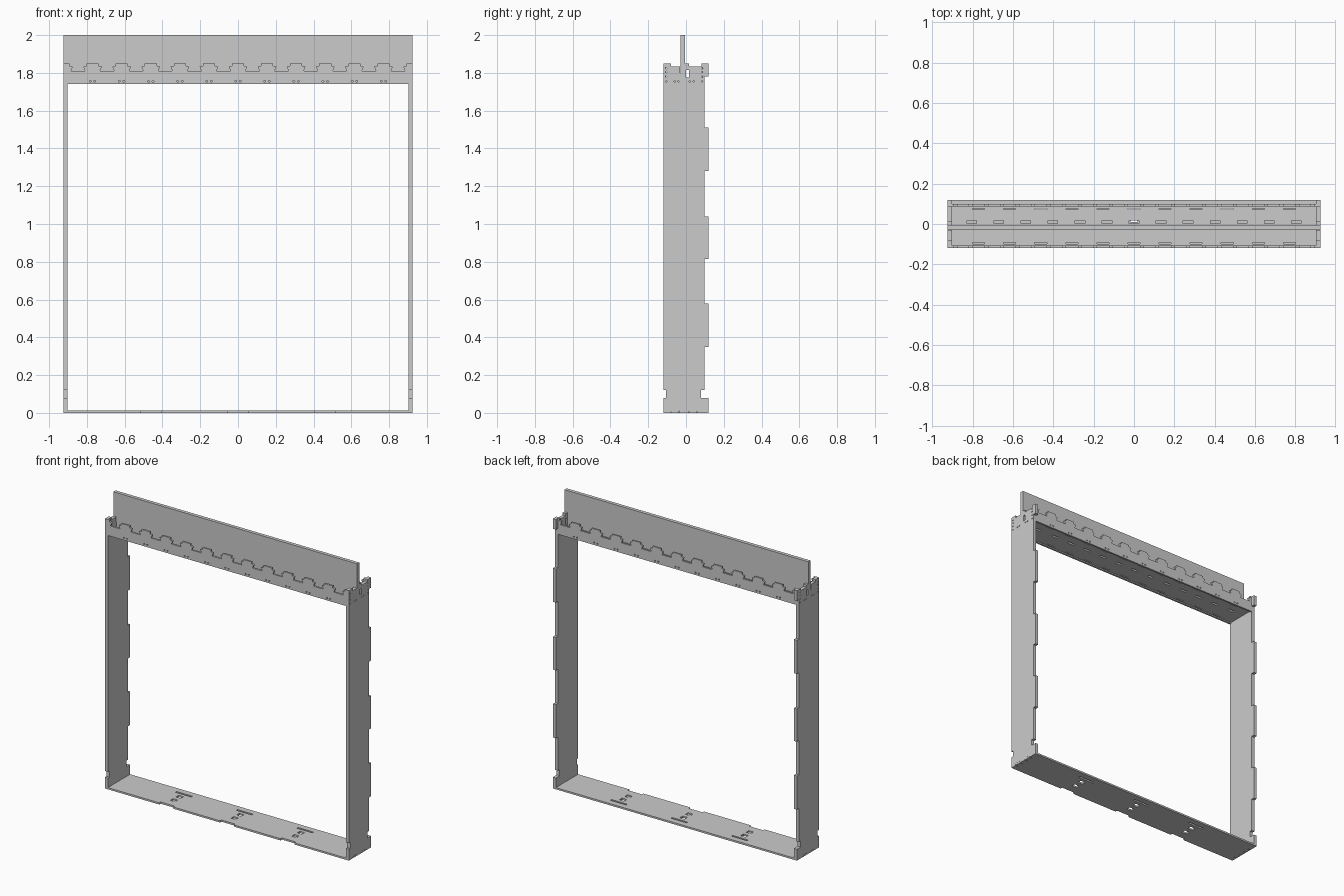
import bpy, bmesh, math
from mathutils import Matrix

if "Cube" in bpy.data.objects:
    bpy.data.objects.remove(bpy.data.objects["Cube"])

# plane name -> matrix sending (u, v, thickness) to world axes
PLANES = {
    'XZ': Matrix(((1, 0, 0, 0), (0, 0, 1, 0), (0, 1, 0, 0), (0, 0, 0, 1))),
    'YZ': Matrix(((0, 0, 1, 0), (1, 0, 0, 0), (0, 1, 0, 0), (0, 0, 0, 1))),
    'XY': Matrix.Identity(4),
}


def panel(name, plane, lo, hi, outline, holes=()):
    """Cut a flat board from an outline with holes, between lo and hi."""
    cu = bpy.data.curves.new(name + "_cut", 'CURVE')
    cu.dimensions = '2D'
    cu.fill_mode = 'BOTH'
    cu.extrude = (hi - lo) / 2
    for loop in [outline, *holes]:
        sp = cu.splines.new('POLY')
        sp.points.add(len(loop) - 1)
        for p, (u, v) in zip(sp.points, loop):
            p.co = (u, v, 0, 1)
        sp.use_cyclic_u = True
    tmp = bpy.data.objects.new(name + "_cut", cu)
    me = bpy.data.meshes.new_from_object(tmp)
    bpy.data.objects.remove(tmp)
    me.transform(PLANES[plane] @ Matrix.Translation((0, 0, (lo + hi) / 2)))
    bm = bmesh.new()
    bm.from_mesh(me)
    bmesh.ops.remove_doubles(bm, verts=bm.verts, dist=1e-5)
    bmesh.ops.recalc_face_normals(bm, faces=bm.faces)
    bm.to_mesh(me)
    bm.free()
    for f in me.polygons:
        f.use_smooth = False
    me.name = name
    ob = bpy.data.objects.new(name, me)
    bpy.context.collection.objects.link(ob)
    return ob


def rect(u0, u1, v0, v1):
    return [(u0, v0), (u1, v0), (u1, v1), (u0, v1)]


def dot(u, v, r=0.005, n=8):
    return [(u + r * math.cos(2 * math.pi * i / n), v + r * math.sin(2 * math.pi * i / n))
            for i in range(n)]


W, IN, D = 0.925, 0.902, 0.12
PITCH = 0.154

# Side posts: tabs on the back edge, notches at foot, slot at the top
side = [(-D, 0), (-0.08, 0), (-0.075, 0.013), (-0.037, 0.013), (-0.032, 0),
        (0.012, 0), (0.017, 0.013), (0.055, 0.013), (0.06, 0),
        (D, 0), (D, 0.078), (0.08, 0.078), (0.08, 0.12), (0.098, 0.12)]
for z0, z1 in ((0.35, 0.58), (0.815, 1.04), (1.28, 1.51)):
    side += [(0.098, z0), (D, z0), (D, z1), (0.098, z1)]
side += [(0.098, 1.78), (D, 1.78), (D, 1.85), (0.083, 1.85), (0.083, 1.835),
         (0.015, 1.835), (0.015, 1.85), (-0.005, 1.85), (-0.005, 1.80),
         (-0.031, 1.80), (-0.031, 1.835), (-0.08, 1.835), (-0.08, 1.85), (-D, 1.85),
         (-D, 0.12), (-0.105, 0.12), (-0.105, 0.078), (-D, 0.078)]
side_holes = [rect(0.0, 0.015, 1.775, 1.815)]
side_holes += [dot(y, z, 0.004) for y in (-0.105, 0.085) for z in (1.755, 1.78, 1.805, 1.825)]
side_holes += [dot(y, 1.755, 0.004) for y in (-0.06, -0.04, 0.02, 0.04)]
panel("left_post", 'YZ', -W, -IN, side, side_holes)
panel("right_post", 'YZ', IN, W, side, side_holes)

# Front and back beams: dovetail notches along the top, screw holes below
beam = [(-IN, 1.74), (IN, 1.74), (IN, 1.85)]
notch = [(0.045, 1.85), (0.045, 1.837), (0.028, 1.833), (0.037, 1.81),
         (-0.037, 1.81), (-0.028, 1.833), (-0.045, 1.837), (-0.045, 1.85)]
for i in range(11, -1, -1):
    cx = (i - 5.5) * PITCH
    beam += [(cx + u, v) for u, v in notch]
beam.append((-IN, 1.85))
beam_holes = [dot(i * PITCH + s, 1.755) for i in range(-5, 6) for s in (-0.012, 0.012)]
panel("front_beam", 'XZ', -D, -0.107, beam, beam_holes)
panel("back_beam", 'XZ', 0.086, 0.098, beam, beam_holes)

# Shelf between the beams, with slots behind the header board
shelf_holes = [rect(i * PITCH * 0.87 - 0.024, i * PITCH * 0.87 + 0.024, 0.002, 0.017)
               for i in range(-6, 7)]
shelf_holes += [rect(i * PITCH - 0.03, i * PITCH + 0.03, y, y + 0.006)
                for i in range(-5, 6) for y in (-0.098, 0.072)]
panel("top_shelf", 'XY', 1.748, 1.760, rect(-IN, IN, -0.107, 0.086), shelf_holes)

# Header board, stepped at the ends to rest in the post slots
panel("header_board", 'XZ', -0.03, -0.006,
      [(-IN, 1.76), (IN, 1.76), (IN, 1.80), (W, 1.80), (W, 2.0),
       (-W, 2.0), (-W, 1.80), (-IN, 1.80)])

# Floor board: front recesses, end tabs through the posts, joint slots
floor = [(-IN, -D)]
floor_holes = []
for cx in (-0.46, 0, 0.46):
    floor += [(cx - 0.053, -D), (cx - 0.053, -0.105), (cx + 0.053, -0.105), (cx + 0.053, -D)]
    floor_holes += [rect(cx - 0.018, cx + 0.018, -0.05, -0.02),
                    rect(cx - 0.018, cx + 0.018, 0.01, 0.04),
                    rect(cx - 0.06, cx + 0.06, 0.065, 0.078)]
tabs = [(-0.08, -0.032), (0.012, 0.06)]
floor.append((IN, -D))
for a, b in tabs:
    floor += [(IN, a + 0.004), (W, a + 0.004), (W, b - 0.004), (IN, b - 0.004)]
floor += [(IN, D), (-IN, D)]
for a, b in reversed(tabs):
    floor += [(-IN, b - 0.004), (-W, b - 0.004), (-W, a + 0.004), (-IN, a + 0.004)]
panel("floor_board", 'XY', 0, 0.012, floor, floor_holes)
